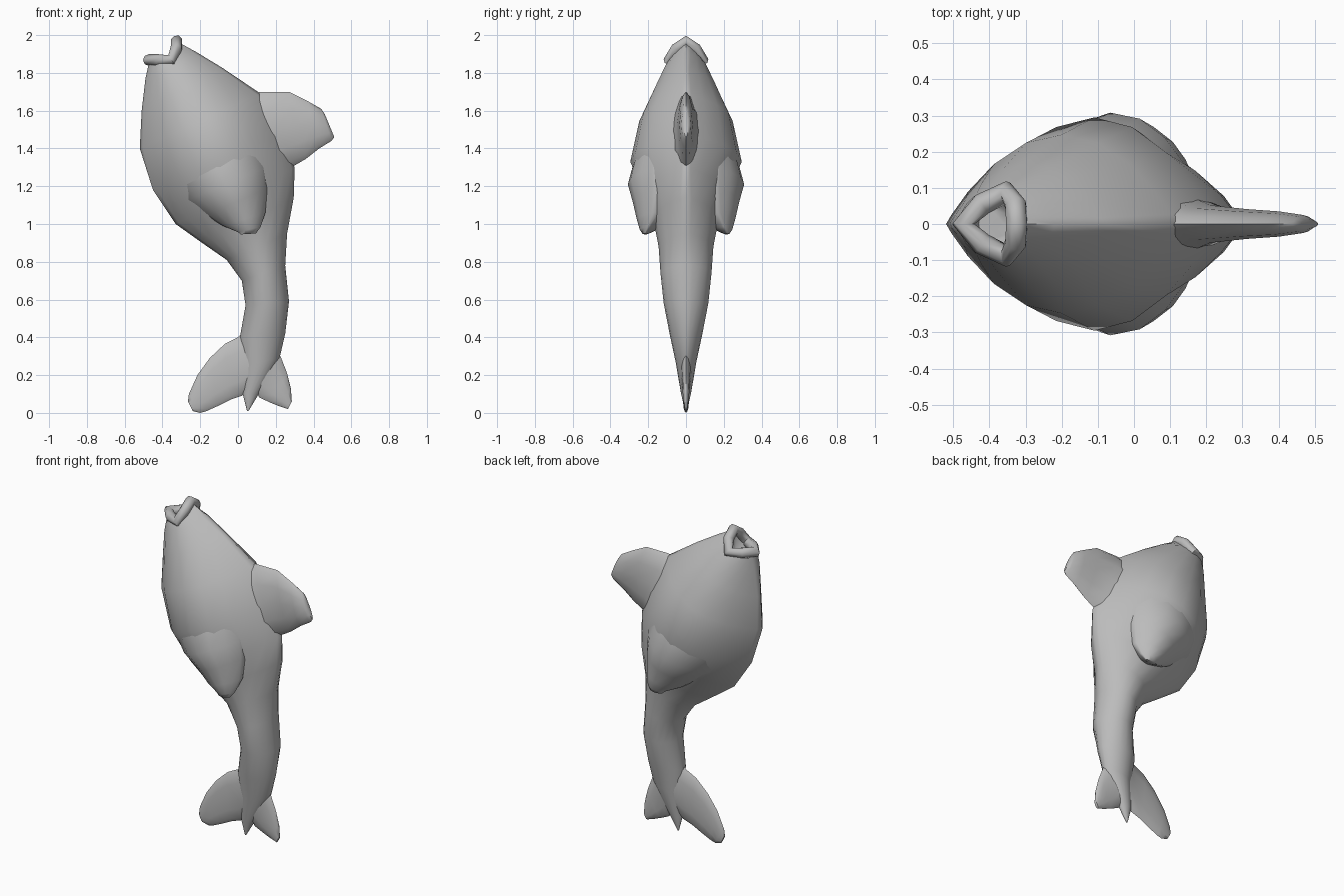
import bpy
import bmesh
import math
from mathutils import Vector

default_cube = bpy.data.objects.get("Cube")
if default_cube:
    bpy.data.objects.remove(default_cube, do_unlink=True)

# One plain grey for the whole fish
grey = bpy.data.materials.new("plain grey")
grey.use_nodes = True
grey_value = (0.5, 0.5, 0.5, 1)
grey.diffuse_color = grey_value
grey.node_tree.nodes["Principled BSDF"].inputs["Base Color"].default_value = grey_value


def finish(obj, angle=60):
    """Give an object its material and smooth shading."""
    obj.data.materials.clear()
    obj.data.materials.append(grey)
    bpy.ops.object.select_all(action="DESELECT")
    obj.select_set(True)
    bpy.context.view_layer.objects.active = obj
    bpy.ops.object.shade_smooth_by_angle(angle=math.radians(angle))


def loft(name, sections, sides=16):
    """Skin flattened rings: front point, rear point, half width, keenness of edges, sag."""
    bm = bmesh.new()
    rings = []
    for front, rear, width, power, sag in sections:
        front, rear = Vector(front), Vector(rear)
        ring = []
        for i in range(sides):
            angle = math.tau * i / sides
            sine = math.sin(angle)
            point = front.lerp(rear, (1 - math.cos(angle)) / 2)
            point.y += math.copysign(abs(sine) ** power, sine) * width
            point.z -= sag * abs(sine)
            ring.append(bm.verts.new(point))
        rings.append(ring)
    for upper, lower in zip(rings, rings[1:]):
        for i in range(sides):
            j = (i + 1) % sides
            bm.faces.new((upper[i], upper[j], lower[j], lower[i]))
    bm.faces.new(rings[0])
    bm.faces.new(rings[-1])
    bmesh.ops.recalc_face_normals(bm, faces=bm.faces[:])
    mesh = bpy.data.meshes.new(name)
    bm.to_mesh(mesh)
    bm.free()
    obj = bpy.data.objects.new(name, mesh)
    bpy.context.collection.objects.link(obj)
    finish(obj)


def flat(rows, power):
    """Expand centre-plane rows (front x, front z, rear x, rear z, width)."""
    return [((a, 0, b), (c, 0, d), w, power, 0) for a, b, c, d, w in rows]


# Body, from the mouth to the tail point: lens-shaped trunk, rounder tail
mouth = [
    ((-.43, 0, 1.79), (-.33, 0, 1.84), .045, 1.2, .02),
    ((-.47, 0, 1.86), (-.32, 0, 1.965), .085, 1.2, .05),
    ((-.49, 0, 1.77), (-.22, 0, 1.91), .115, 1.4, .02),
]
trunk = flat([
    (-.51, 1.6, -.08, 1.825, .168),
    (-.52, 1.4, .12, 1.69, .247),
    (-.45, 1.18, .23, 1.48, .295),
    (-.33, 1, .3, 1.3, .22),
], 1.9)
waist = flat([
    (-.19, .9, .295, 1.14, .172),
    (-.06, .81, .26, .95, .145),
], 1.5)
tail = flat([
    (.02, .7, .25, .78, .135),
    (.04, .57, .27, .59, .118),
    (.01, .4, .25, .42, .085),
    (.03, .25, .22, .29, .055),
    (.025, .1, .11, .1, .026),
    (.048, .01, .056, .01, .004),
], 1.2)
loft("body", mouth + trunk + waist + tail, sides=20)

# Fins on the centre plane
loft("dorsal_fin", flat([
    (0, 1.66, .2, 1.25, .1),
    (.12, 1.7, .3, 1.31, .052),
    (.27, 1.7, .36, 1.345, .041),
    (.37, 1.65, .43, 1.4, .035),
    (.44, 1.61, .495, 1.44, .025),
    (.46, 1.58, .51, 1.46, .012),
], 1.2), sides=12)
loft("tail_fin_long_lobe", flat([
    (.05, .45, .08, .14, .04),
    (0, .4, .02, .09, .027),
    (-.07, .365, -.04, .07, .023),
    (-.15, .29, -.11, .035, .021),
    (-.215, .2, -.17, .008, .018),
    (-.26, .1, -.2, 0, .014),
    (-.265, .06, -.24, .01, .008),
], 1), sides=12)
loft("tail_fin_short_lobe", flat([
    (.18, .36, .08, .13, .035),
    (.225, .3, .115, .08, .023),
    (.26, .21, .17, .055, .019),
    (.28, .13, .22, .035, .016),
    (.285, .06, .265, .02, .009),
], 1), sides=12)

# Side fins: the flanks carry on downwards into free flaps
for side, label in ((1, "back"), (-1, "front")):
    rows = [
        ((-.37, .085, 1.215), (.12, .12, 1.43), .175),
        ((-.28, .11, 1.12), (.148, .14, 1.3), .183),
        ((-.17, .13, 1.045), (.155, .15, 1.19), .142),
        ((-.08, .17, .99), (.145, .165, 1.06), .093),
        ((0, .2, .957), (.12, .2, .985), .045),
        ((.015, .215, .945), (.095, .215, .95), .015),
    ]
    loft("side_fin_" + label,
         [((a[0], side * a[1], a[2]), (b[0], side * b[1], b[2]), w, 1.65, 0)
          for a, b, w in rows])

# Lips: a bent tube round the mouth
half = [(-.42, .055, 1.868), (-.352, .088, 1.868), (-.327, .05, 1.93)]
path = [(-.472, 0, 1.868), *half, (-.325, 0, 1.968)]
path += [(x, -y, z) for x, y, z in reversed(half)]
curve = bpy.data.curves.new("lips", "CURVE")
curve.dimensions = "3D"
curve.bevel_depth = .031
curve.bevel_resolution = 2
spline = curve.splines.new("POLY")
spline.points.add(len(path) - 1)
for point, place in zip(spline.points, path):
    point.co = (*place, 1)
spline.use_cyclic_u = True
lips = bpy.data.objects.new("lips", curve)
bpy.context.collection.objects.link(lips)
bpy.ops.object.select_all(action="DESELECT")
lips.select_set(True)
bpy.context.view_layer.objects.active = lips
bpy.ops.object.convert(target="MESH")
finish(bpy.context.view_layer.objects.active)
